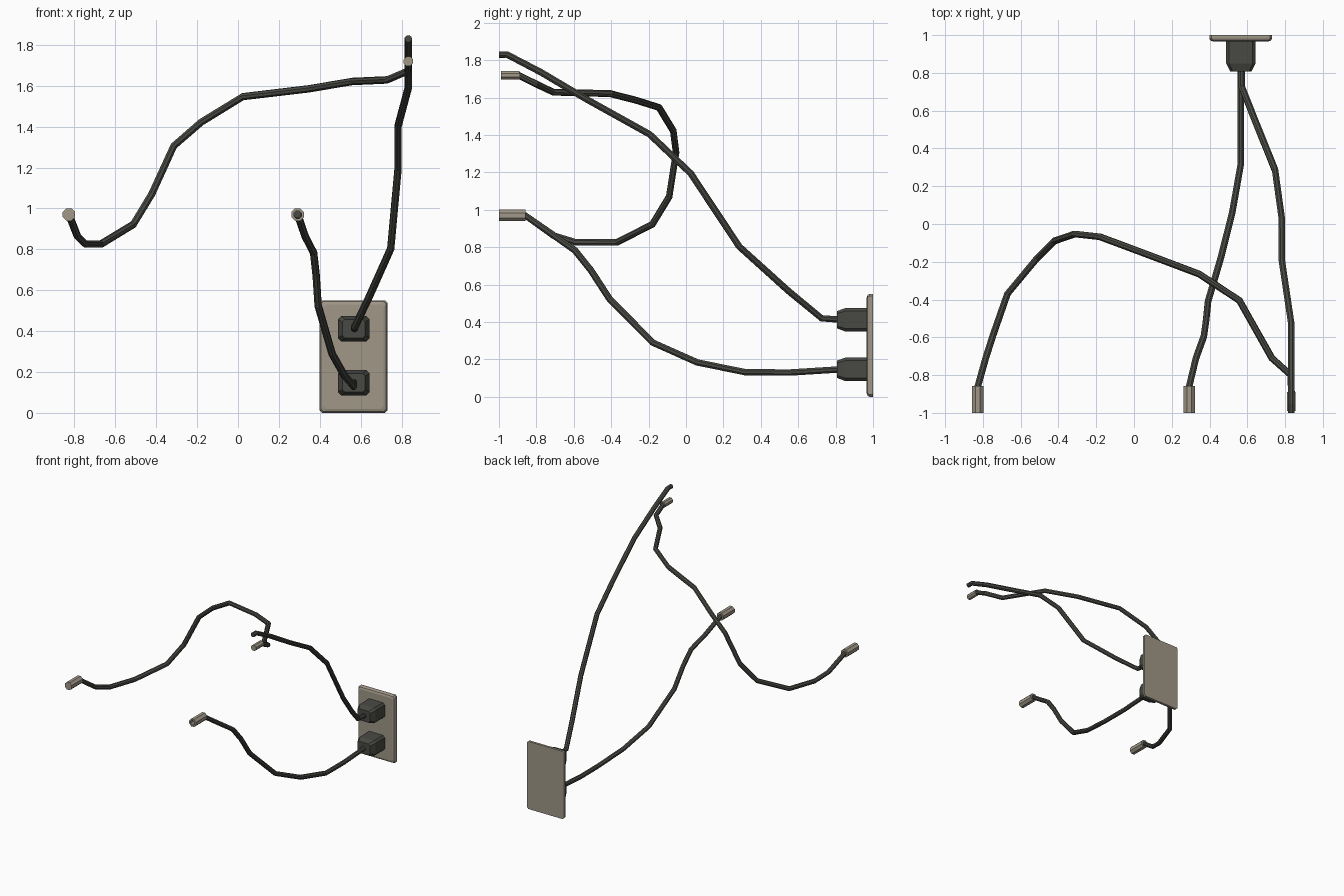
import bpy, bmesh, math
from mathutils import Vector

if "Cube" in bpy.data.objects:
    bpy.data.objects.remove(bpy.data.objects["Cube"])


def material(name, col):
    m = bpy.data.materials.new(name)
    m.diffuse_color = (*col, 1)
    m.use_nodes = True
    m.node_tree.nodes["Principled BSDF"].inputs["Base Color"].default_value = m.diffuse_color
    return m


DARK = material("dark rubber", (0.066, 0.067, 0.057))
TAN = material("tan plastic", (0.35, 0.31, 0.245))


def loft(name, rings, mat, cap_start=True, cap_end=True):
    """Skin a list of equal-length point rings into one mesh object."""
    bm = bmesh.new()
    vs = [[bm.verts.new(p) for p in r] for r in rings]
    n = len(vs[0])
    for a, b in zip(vs, vs[1:]):
        for i in range(n):
            j = (i + 1) % n
            bm.faces.new((a[i], a[j], b[j], b[i]))
    if cap_start:
        bm.faces.new(vs[0])
    if cap_end:
        bm.faces.new(vs[-1])
    bmesh.ops.recalc_face_normals(bm, faces=bm.faces)
    me = bpy.data.meshes.new(name)
    bm.to_mesh(me)
    bm.free()
    me.materials.append(mat)
    ob = bpy.data.objects.new(name, me)
    bpy.context.collection.objects.link(ob)
    return ob


def rect(cx, cz, hx, hz, c, y):
    """Rectangle with chamfered corners in the xz plane."""
    return [(cx + x, y, cz + z) for x, z in (
        (hx, -hz + c), (hx, hz - c), (hx - c, hz), (-hx + c, hz),
        (-hx, hz - c), (-hx, -hz + c), (-hx + c, -hz), (hx - c, -hz))]


def circle(cx, cz, r, y, n=8):
    return [(cx + r * math.cos(math.tau * (i + .5) / n), y,
             cz + r * math.sin(math.tau * (i + .5) / n)) for i in range(n)]


def cable(name, pts, r=0.0185, n=8):
    """Low-poly tube with mitred joints along a point path."""
    P = [Vector(p) for p in pts]
    rings = []
    u = Vector((1, 0, 0))
    for i, p in enumerate(P):
        d0 = (P[i] - P[i - 1]).normalized() if i else (P[1] - P[0]).normalized()
        d1 = (P[i + 1] - P[i]).normalized() if i < len(P) - 1 else d0
        t = (d0 + d1).normalized()
        if i == 0:
            u = t.cross(Vector((0, 0, 1)))
        u = (u - t * u.dot(t)).normalized()
        v = t.cross(u)
        rings.append([p + r * (u * math.cos(math.tau * (k + .5) / n)
                               + v * math.sin(math.tau * (k + .5) / n)) for k in range(n)])
    return loft(name, rings, DARK)


# wall plate with a bevelled front edge
loft("wall_plate", [rect(.565, .275, .166, .275, .012, 1.0),
                    rect(.565, .275, .166, .275, .012, .981),
                    rect(.565, .275, .160, .269, .012, .971),
                    rect(.565, .275, .146, .255, .012, .966)], TAN)

# two plugs with tapered noses
for label, z in (("upper", .412), ("lower", .147)):
    loft(label + "_plug", [rect(.566, z, .078, .062, .016, .97),
                           rect(.566, z, .078, .062, .016, .85),
                           rect(.566, z, .056, .046, .013, .807)], DARK)

# cable rising from the upper plug to the top
cable("upper_cable", [
    (.57, .83, .412), (.571, .725, .42), (.64, .55, .564), (.747, .285, .803),
    (.783, .025, 1.195), (.783, -.195, 1.404), (.833, -.53, 1.59),
    (.833, -.775, 1.735), (.833, -.957, 1.83), (.833, -1.0, 1.83)])

# cable hanging from the lower plug
cable("lower_cable", [
    (.566, .83, .147), (.566, .556, .13), (.566, .32, .131), (.52, .06, .184),
    (.46, -.178, .29), (.392, -.41, .525), (.382, -.508, .676),
    (.37, -.594, .783), (.328, -.71, .865), (.292, -.86, .97), (.292, -.90, .97)])

# loose cable linking the two remaining ends
cable("loose_cable", [
    (-.827, -.90, .97), (-.827, -.86, .97), (-.785, -.71, .863), (-.746, -.588, .826),
    (-.67, -.37, .826), (-.512, -.18, .922), (-.422, -.09, 1.07), (-.314, -.053, 1.306),
    (-.18, -.068, 1.422), (.024, -.144, 1.547), (.345, -.265, 1.585), (.558, -.405, 1.621),
    (.73, -.71, 1.629), (.83, -.80, 1.672), (.833, -.893, 1.718), (.833, -.92, 1.72)])

# metal end sleeves: two solid, one open at the front
loft("left_sleeve", [circle(-.827, .97, .033, -1), circle(-.827, .97, .033, -.857)], TAN)
loft("top_sleeve", [circle(.833, 1.72, .0245, -.99), circle(.833, 1.72, .0245, -.89)], TAN)
loft("open_sleeve", [circle(.292, .97, .02, -.89), circle(.292, .97, .02, -1),
                     circle(.292, .97, .033, -1), circle(.292, .97, .033, -.857)], TAN, False, True)
